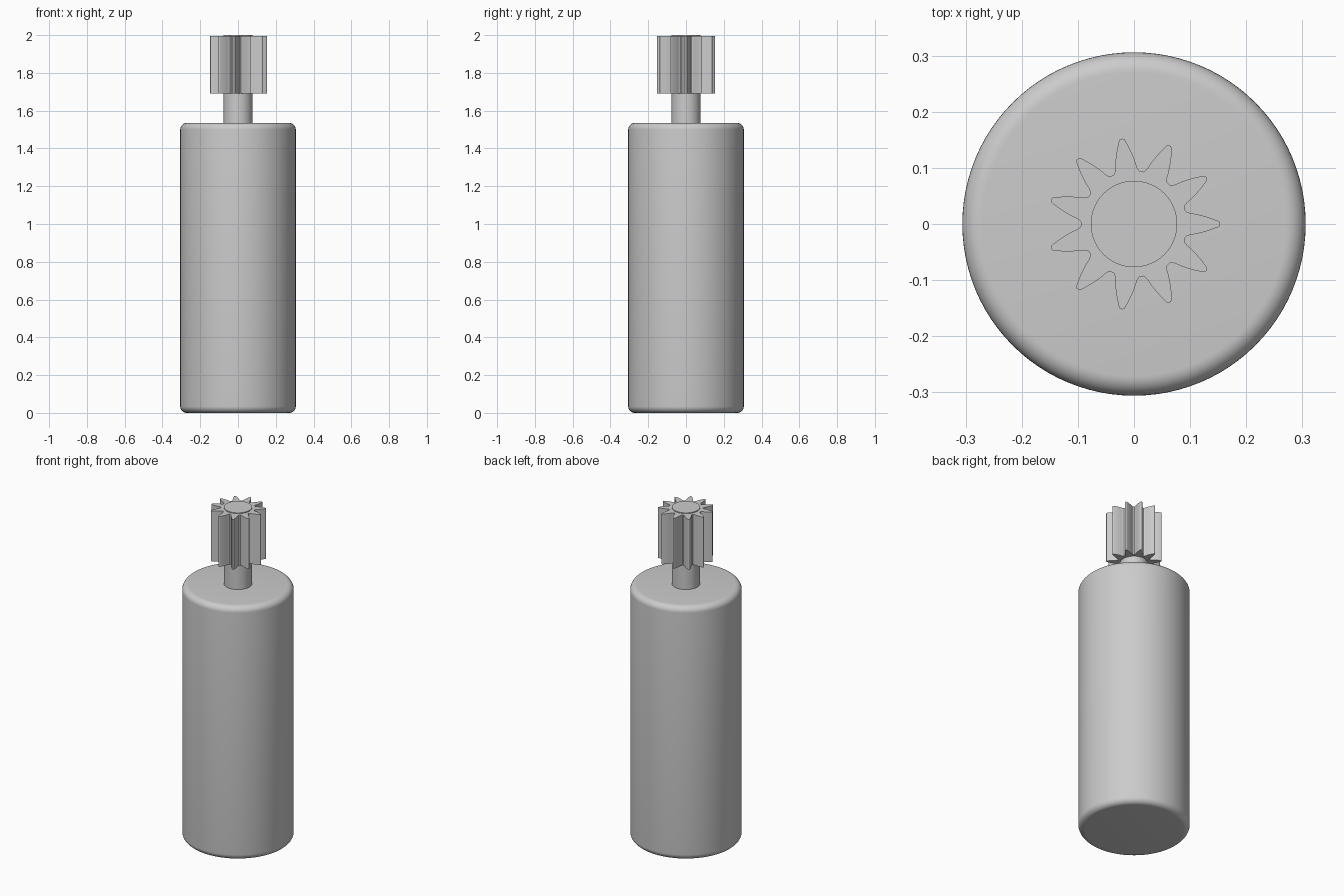
import bpy, bmesh, math

cube = bpy.data.objects.get("Cube")
if cube:
    bpy.data.objects.remove(cube, do_unlink=True)

metal = bpy.data.materials.new("grey metal")
metal.use_nodes = True
grey = (0.6, 0.6, 0.6, 1)
metal.diffuse_color = grey
metal.node_tree.nodes["Principled BSDF"].inputs["Base Color"].default_value = grey


def prism(name, outline, bottom, top, bevel=0):
    """Extrude a closed xy outline from bottom to top, optionally rounding its rims."""
    bm = bmesh.new()
    base = bm.faces.new([bm.verts.new((x, y, bottom)) for x, y in outline])
    ext = bmesh.ops.extrude_face_region(bm, geom=[base], use_keep_orig=True)
    verts = [v for v in ext["geom"] if isinstance(v, bmesh.types.BMVert)]
    bmesh.ops.translate(bm, verts=verts, vec=(0, 0, top - bottom))
    bmesh.ops.recalc_face_normals(bm, faces=bm.faces)
    if bevel:
        rims = [e for e in bm.edges if abs(e.verts[0].co.z - e.verts[1].co.z) < 1e-5]
        bmesh.ops.bevel(bm, geom=rims, offset=bevel, segments=8, profile=0.5,
                        affect='EDGES')
    mesh = bpy.data.meshes.new(name)
    bm.to_mesh(mesh)
    bm.free()
    mesh.materials.append(metal)
    obj = bpy.data.objects.new(name, mesh)
    bpy.context.collection.objects.link(obj)
    bpy.ops.object.select_all(action='DESELECT')
    obj.select_set(True)
    bpy.context.view_layer.objects.active = obj
    bpy.ops.object.shade_smooth_by_angle(angle=math.radians(30))
    return obj


def polar(radius, angle):
    return radius * math.cos(angle), radius * math.sin(angle)


def circle(radius, sides):
    return [polar(radius, math.tau * i / sides) for i in range(sides)]


# Motor body and output shaft
prism("motor_body", circle(0.306, 96), 0, 1.535, bevel=0.035)
prism("shaft", circle(0.077, 64), 1.5, 2.0)

# Pinion gear: one curved flank (radius, half width), mirrored and repeated
TEETH = 11
flank = [(0.0945, 0.0235), (0.097, 0.0213), (0.102, 0.0193), (0.112, 0.0178),
         (0.125, 0.0145), (0.138, 0.0103), (0.149, 0.006), (0.152, 0.0045),
         (0.1535, 0.002)]
half = [(r, math.asin(w / r)) for r, w in flank]
tooth = [(r, -a) for r, a in half] + [(r, a) for r, a in reversed(half)]
outline = [polar(r, a + math.tau * i / TEETH) for i in range(TEETH) for r, a in tooth]
prism("pinion_gear", outline, 1.69, 1.995)
